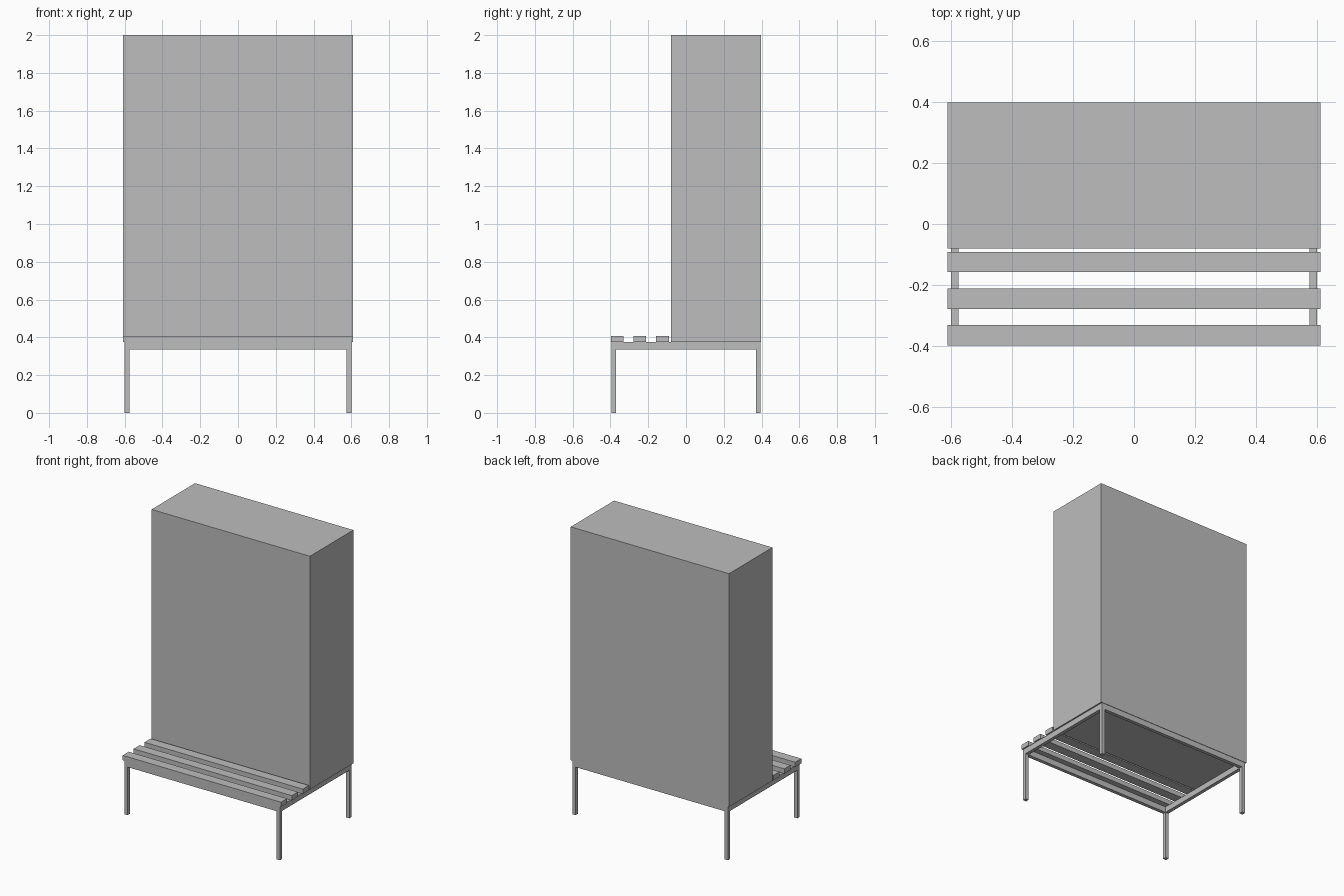
import bpy

if "Cube" in bpy.data.objects:
    bpy.data.objects.remove(bpy.data.objects["Cube"])

grey = bpy.data.materials.new("light_grey")
grey.diffuse_color = (0.51, 0.51, 0.51, 1)
grey.use_nodes = True
grey.node_tree.nodes["Principled BSDF"].inputs["Base Color"].default_value = grey.diffuse_color


def box(name, x0, x1, y0, y1, z0, z1):
    """Axis-aligned box given by its limits."""
    bpy.ops.mesh.primitive_cube_add(size=1)
    ob = bpy.context.object
    ob.name = name
    for v in ob.data.vertices:
        v.co = (x1 if v.co.x > 0 else x0,
                y1 if v.co.y > 0 else y0,
                z1 if v.co.z > 0 else z0)
    ob.data.materials.append(grey)
    return ob


W = 0.61                  # half width of cabinet and slats
FX, FY = 0.60, 0.395      # half size of the frame
T = 0.025                 # tube thickness
Z0, Z1 = 0.335, 0.375     # rail heights

# Locker cabinet
box("cabinet", -W, W, -0.08, 0.398, Z1, 2.0)

# Bench slats
for i in range(3):
    y = -0.398 + i * 0.12
    box(f"bench_slat_{i + 1}", -W, W, y, y + 0.067, Z1, 0.408)

# Legs and side rails
for side, s in (("left", -1), ("right", 1)):
    xa, xb = sorted((s * FX, s * (FX - T)))
    box(f"{side}_rail", xa, xb, -FY + T, FY - T, Z0, Z1)
    for end, e in (("front", -1), ("back", 1)):
        ya, yb = sorted((e * FY, e * (FY - T)))
        box(f"{end}_{side}_leg", xa, xb, ya, yb, 0, Z1)

# Front and back rails
for end, e in (("front", -1), ("back", 1)):
    ya, yb = sorted((e * FY, e * (FY - T)))
    box(f"{end}_rail", -FX + T, FX - T, ya, yb, Z0, Z1)
